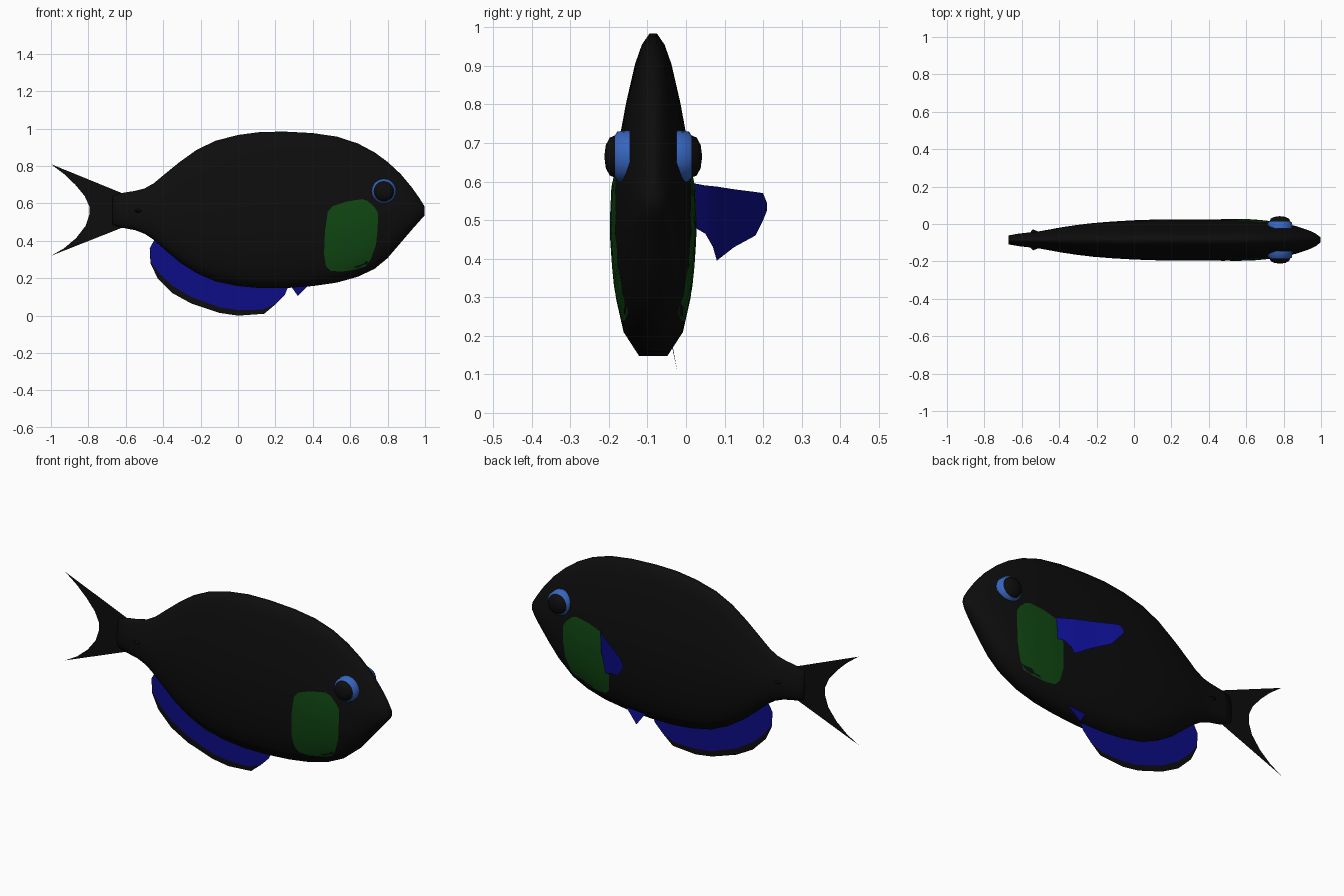
import bpy, bmesh, math
from mathutils import Vector
from mathutils.bvhtree import BVHTree

YC = -0.085  # centre plane of the fish


def material(name, rgb):
    m = bpy.data.materials.new(name)
    m.diffuse_color = (*rgb, 1)
    return m


BLACK = material("black", (0.004, 0.004, 0.004))
BLUE = material("deep blue", (0.004, 0.004, 0.24))
GREEN = material("dark green", (0.005, 0.062, 0.006))
RING = material("bright blue", (0.038, 0.13, 0.52))


def build(name, verts, faces, mats, indices=None, smooth=True, solid=True):
    me = bpy.data.meshes.new(name)
    me.from_pydata([tuple(v) for v in verts], [], faces)
    for m in mats:
        me.materials.append(m)
    for i, p in enumerate(me.polygons):
        p.use_smooth = smooth
        if indices:
            p.material_index = indices[i]
    bm = bmesh.new()
    bm.from_mesh(me)
    bmesh.ops.remove_doubles(bm, verts=bm.verts, dist=0.0005)
    if solid:
        bmesh.ops.recalc_face_normals(bm, faces=bm.faces)
    bm.to_mesh(me)
    bm.free()
    ob = bpy.data.objects.new(name, me)
    bpy.context.collection.objects.link(ob)
    return ob


def sheet(name, rows, mats):
    """Thin fin from matching rows of points, one material per strip."""
    n = len(rows[0])
    verts = [p for r in rows for p in r]
    faces, idx = [], []
    for r in range(len(rows) - 1):
        for i in range(n - 1):
            a = r * n + i
            faces.append((a, a + n, a + n + 1, a + 1))
            idx.append(r)
    return build(name, verts, faces, mats, idx, solid=False)


def flat(points):
    return [(x, YC, z) for x, z in points]


# Body: lofted stations (x, top z, bottom z, half width)
stations = [
    (0.997, 0.585, 0.535, 0.014), (0.97, 0.628, 0.505, 0.035), (0.93, 0.685, 0.46, 0.053),
    (0.87, 0.757, 0.39, 0.073), (0.80, 0.822, 0.308, 0.088), (0.73, 0.873, 0.25, 0.099),
    (0.64, 0.921, 0.208, 0.107), (0.53, 0.957, 0.177, 0.11), (0.40, 0.976, 0.158, 0.11),
    (0.25, 0.984, 0.147, 0.11), (0.12, 0.982, 0.147, 0.109), (0.0, 0.966, 0.158, 0.105),
    (-0.12, 0.935, 0.183, 0.098), (-0.22, 0.887, 0.228, 0.09), (-0.31, 0.823, 0.285, 0.079),
    (-0.39, 0.758, 0.353, 0.067), (-0.45, 0.708, 0.405, 0.056), (-0.50, 0.68, 0.438, 0.047),
    (-0.55, 0.667, 0.457, 0.041), (-0.62, 0.656, 0.47, 0.033), (-0.67, 0.64, 0.485, 0.024),
]
half = [(0.09, 1), (0.27, 0.93), (0.43, 0.81), (0.64, 0.57), (0.83, 0.3), (0.96, 0.05),
        (1, -0.2), (0.97, -0.42), (0.88, -0.64), (0.7, -0.85), (0.33, -1)]
section = half + [(-y, u) for y, u in reversed(half)]
n = len(section)
verts = [(x, YC + w * y, (t + b) / 2 + (t - b) / 2 * u)
         for x, t, b, w in stations for y, u in section]
faces = [(s * n + i, s * n + (i + 1) % n, (s + 1) * n + (i + 1) % n, (s + 1) * n + i)
         for s in range(len(stations) - 1) for i in range(n)]
last = (len(stations) - 1) * n
faces += [tuple(range(n)), tuple(range(last, last + n))]
body = build("body", verts, faces, [BLACK])
tree = BVHTree.FromPolygons(verts, faces)

# Green cheek plates laid on both sides of the body
outline = [(0.48, 0.555), (0.505, 0.585), (0.58, 0.61), (0.665, 0.623), (0.695, 0.612),
           (0.73, 0.58), (0.748, 0.55), (0.747, 0.47), (0.738, 0.38), (0.71, 0.3),
           (0.68, 0.262), (0.62, 0.245), (0.55, 0.235), (0.495, 0.24), (0.47, 0.265),
           (0.46, 0.33), (0.465, 0.45)]
cx, cz, rings, m = 0.605, 0.43, 6, len(outline)
for side, label in ((-1, "right"), (1, "left")):
    verts = []
    for r in range(rings + 1):
        k = r / rings
        for x, z in outline:
            px, pz = cx + (x - cx) * k, cz + (z - cz) * k
            hit = tree.ray_cast(Vector((px, YC + side, pz)), Vector((0, -side, 0)))[0]
            verts.append((px, hit.y + side * 0.003, pz))
    faces = []
    for r in range(rings):
        for i in range(m):
            a, b = r * m + i, r * m + (i + 1) % m
            faces.append((a, b, b + m, a + m)[::-side])
    build(label + "_cheek_plate", verts, faces, [GREEN], solid=False)

# Eyes: turned dome with a bright ring (distance from centre plane, radius)
profile = [(0.06, 0.068), (0.093, 0.065), (0.099, 0.055), (0.113, 0.049),
           (0.123, 0.03), (0.127, 0.0)]
seg = 20
for side, label in ((-1, "right"), (1, "left")):
    verts = [(0.78 + r * math.cos(2 * math.pi * i / seg), YC + side * d,
              0.665 + r * math.sin(2 * math.pi * i / seg))
             for d, r in profile for i in range(seg)]
    faces, idx = [], []
    for k in range(len(profile) - 1):
        for i in range(seg):
            a, b = k * seg + i, k * seg + (i + 1) % seg
            faces.append((a, b, b + seg, a + seg))
            idx.append(0 if k < 2 else 1)
    build(label + "_eye", verts, faces, [RING, BLACK], idx)

# Tail spines: small bumps on both sides of the tail root
for side, label in ((-1, "right"), (1, "left")):
    verts = [(-0.565, YC + side * 0.03, 0.56), (-0.5, YC + side * 0.04, 0.56),
             (-0.53, YC + side * 0.03, 0.58), (-0.53, YC + side * 0.03, 0.54),
             (-0.54, YC + side * 0.056, 0.56)]
    build(label + "_tail_spine", verts,
          [(0, 2, 4), (2, 1, 4), (1, 3, 4), (3, 0, 4), (0, 3, 1, 2)], [BLACK], smooth=False)

# Tail fin: thin crescent
back = [(-1.0, 0.81), (-0.93, 0.757), (-0.87, 0.70), (-0.82, 0.64), (-0.795, 0.585), (-0.795, 0.54),
        (-0.815, 0.48), (-0.865, 0.415), (-0.93, 0.36), (-1.0, 0.32)]
front = [(-0.62, 0.655 - 0.185 * i / (len(back) - 1)) for i in range(len(back))]
sheet("tail_fin", [flat(back), flat(front)], [BLACK])

# Anal fin: blue web with a black border
web = [(-0.38, 0.42), (-0.38, 0.41), (-0.36, 0.4), (-0.33, 0.36), (-0.28, 0.33), (-0.2, 0.27),
       (-0.08, 0.22), (0, 0.2), (0.1, 0.2), (0.17, 0.2), (0.22, 0.2), (0.26, 0.2)]
border = [(-0.45, 0.4), (-0.47, 0.36), (-0.465, 0.285), (-0.42, 0.225), (-0.35, 0.16),
          (-0.25, 0.1), (-0.1, 0.045), (0, 0.03), (0.13, 0.032), (0.195, 0.06),
          (0.25, 0.11), (0.27, 0.16)]
edge = [(-0.45, 0.4), (-0.472, 0.36), (-0.468, 0.28), (-0.43, 0.2), (-0.35, 0.12),
        (-0.25, 0.065), (-0.1, 0.015), (0, 0.0), (0.14, 0.01), (0.2, 0.06),
        (0.25, 0.11), (0.27, 0.16)]
sheet("anal_fin", [flat(web), flat(border), flat(edge)], [BLUE, BLACK])

# Pectoral fin on the left side only: (x, y, top z, bottom z)
fan = [(0.52, 0.012, 0.597, 0.487), (0.48, 0.05, 0.59, 0.465), (0.455, 0.07, 0.588, 0.43),
       (0.44, 0.08, 0.587, 0.395), (0.37, 0.125, 0.58, 0.43), (0.29, 0.18, 0.573, 0.46),
       (0.26, 0.2, 0.57, 0.5), (0.24, 0.21, 0.545, 0.525)]
sheet("pectoral_fin", [[(x, y, t) for x, y, t, b in fan],
                       [(x, y, b) for x, y, t, b in fan]], [BLUE])

# Pelvic fin: small triangle under the belly
build("pelvic_fin", [(0.26, -0.04, 0.19), (0.32, -0.022, 0.105), (0.39, -0.035, 0.175)],
      [(0, 1, 2)], [BLUE], smooth=False, solid=False)
